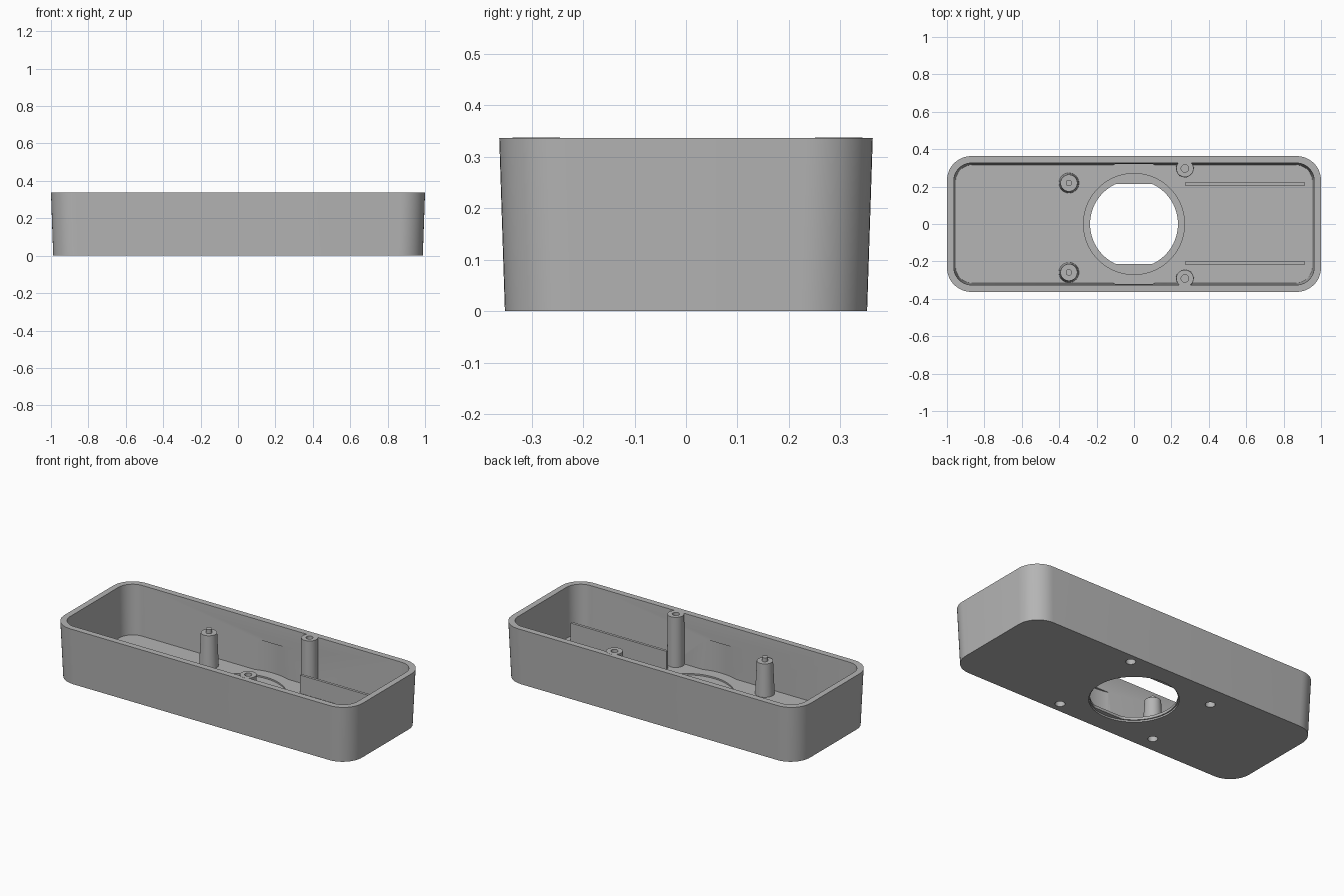
import bpy, bmesh, math

cube = bpy.data.objects.get("Cube")
if cube:
    bpy.data.objects.remove(cube, do_unlink=True)

grey = bpy.data.materials.new("light_grey_plastic")
grey.use_nodes = True
colour = (0.46, 0.46, 0.46, 1)
grey.diffuse_color = colour
grey.node_tree.nodes["Principled BSDF"].inputs["Base Color"].default_value = colour

HEIGHT, RIM, FLOOR = 0.338, 0.337, 0.035
SCREW_R = 0.027


def loft(name, loops):
    """Closed solid through a stack of matching outlines."""
    bm = bmesh.new()
    rings = [[bm.verts.new(p) for p in loop] for loop in loops]
    n = len(rings[0])
    for low, high in zip(rings, rings[1:]):
        for i in range(n):
            j = (i + 1) % n
            bm.faces.new((low[i], low[j], high[j], high[i]))
    bm.faces.new(rings[0][::-1])
    bm.faces.new(rings[-1])
    bmesh.ops.recalc_face_normals(bm, faces=bm.faces)
    mesh = bpy.data.meshes.new(name)
    bm.to_mesh(mesh)
    bm.free()
    mesh.materials.append(grey)
    obj = bpy.data.objects.new(name, mesh)
    bpy.context.collection.objects.link(obj)
    return obj


def rounded(hx, hy, r, z, steps=12):
    """Rounded rectangle outline."""
    pts = []
    for k, (sx, sy) in enumerate([(1, 1), (-1, 1), (-1, -1), (1, -1)]):
        for i in range(steps + 1):
            a = math.pi / 2 * (k + i / steps)
            pts.append((sx * (hx - r) + r * math.cos(a),
                        sy * (hy - r) + r * math.sin(a), z))
    return pts


def circle(r, z, x=0, y=0, n=32, flat=9):
    """Circle outline, optionally clipped to flats on both y sides."""
    return [(x + r * math.cos(2 * math.pi * i / n),
             y + max(-flat, min(flat, r * math.sin(2 * math.pi * i / n))), z)
            for i in range(n)]


def turned(name, x, y, profile):
    return loft(name, [circle(r, z, x, y) for r, z in profile])


def cut(target, cutter):
    mod = target.modifiers.new("cut", "BOOLEAN")
    mod.operation, mod.solver, mod.object = "DIFFERENCE", "EXACT", cutter
    bpy.context.view_layer.objects.active = target
    bpy.ops.object.modifier_apply(modifier=mod.name)
    bpy.data.objects.remove(cutter, do_unlink=True)


def smooth(obj):
    bpy.ops.object.select_all(action="DESELECT")
    obj.select_set(True)
    bpy.context.view_layer.objects.active = obj
    bpy.ops.object.shade_smooth_by_angle(angle=math.radians(30))


# Tapered open tray
tray = loft("tray", [rounded(0.988, 0.352, 0.13, 0), rounded(1, 0.363, 0.13, RIM)])
cut(tray, loft("cavity", [rounded(0.954, 0.316, 0.09, FLOOR),
                          rounded(0.964, 0.326, 0.095, RIM + 0.01)]))

# Shallow round relief in the long walls
cut(tray, loft("wall_relief", [circle(0.335, FLOOR, n=96), circle(0.335, 0.22, n=96)]))

# Central opening: bottom bore, flatted throat and inner seat
cut(tray, loft("bottom_bore", [circle(0.242, -0.02, n=96), circle(0.242, 0.01, n=96)]))
cut(tray, loft("throat", [circle(0.235, -0.02, n=96, flat=0.215),
                          circle(0.235, 0.1, n=96, flat=0.215)]))
cut(tray, loft("seat", [circle(0.27, 0.026, n=96), circle(0.27, 0.1, n=96)]))

# Pegs with pins, and tall screw posts, each hollowed from below
pegs = {"back": (-0.348, 0.219), "front": (-0.348, -0.259)}
posts = {"back": (0.272, 0.297), "front": (0.272, -0.291)}
bore = [(SCREW_R, 0.08), (SCREW_R, 0.01)]
peg_profile = bore + [(0.055, 0.01), (0.045, 0.233), (0.017, 0.233), (0.017, 0.257)]
post_profile = bore + [(0.048, 0.01), (0.046, HEIGHT), (0.02, HEIGHT), (0.02, 0.2)]

for kind, places, profile in (("peg", pegs, peg_profile), ("post", posts, post_profile)):
    for side, (x, y) in places.items():
        cut(tray, turned("screw_hole", x, y, [(SCREW_R, -0.02), (SCREW_R, FLOOR + 0.02)]))
        smooth(turned(f"{side}_{kind}", x, y, profile))

smooth(tray)

# Thin guide ribs standing on the floor
for side, y in (("back", 0.214), ("front", -0.209)):
    x0, x1, t = 0.272, 0.915, 0.008
    loft(f"{side}_rib", [[(x0, y - t, z), (x1, y - t, z), (x1, y + t, z), (x0, y + t, z)]
                         for z in (0.02, 0.145)])
